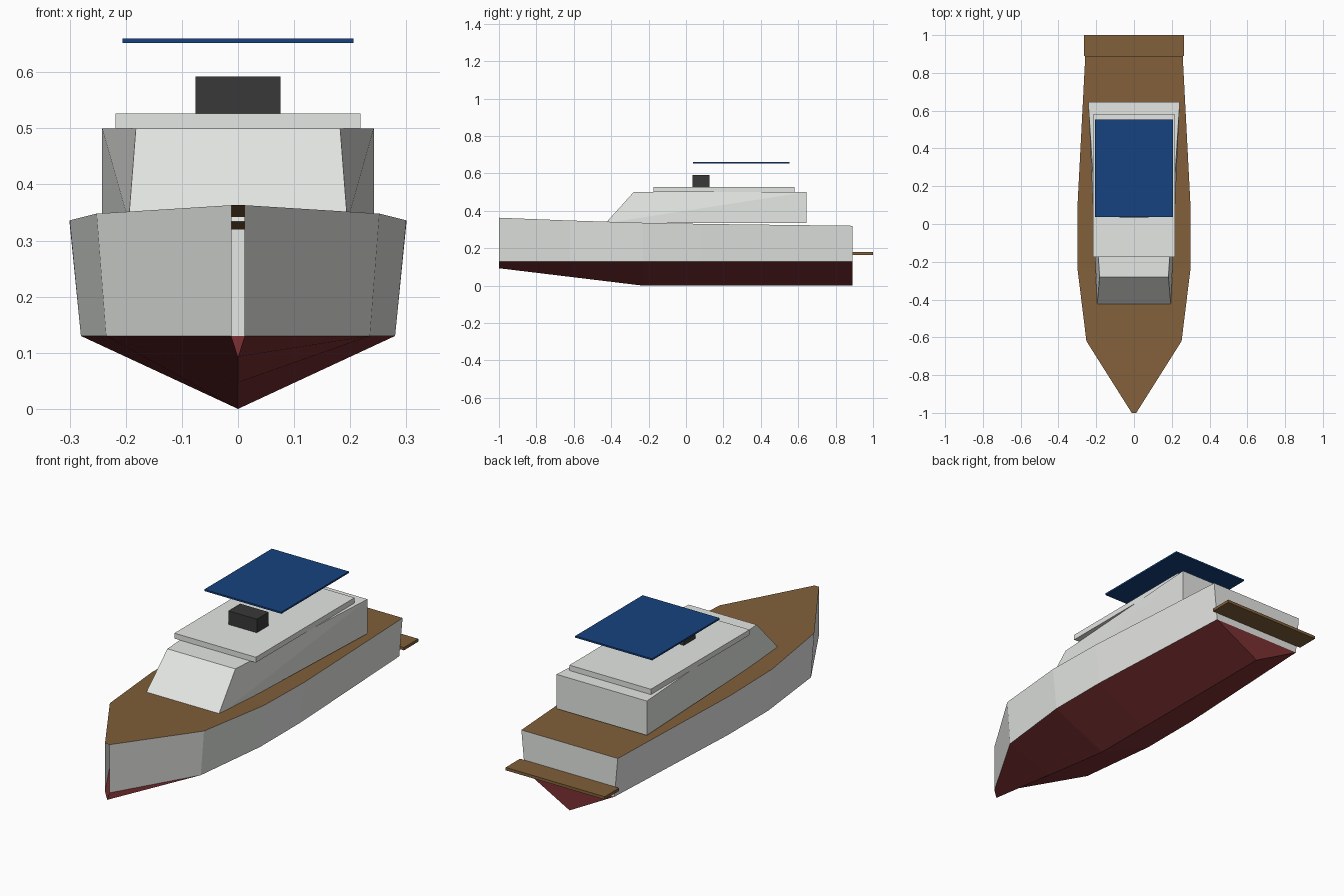
import bpy, bmesh

cube = bpy.data.objects.get("Cube")
if cube:
    bpy.data.objects.remove(cube, do_unlink=True)


def material(name, r, g, b):
    m = bpy.data.materials.new(name)
    m.use_nodes = True
    m.diffuse_color = (r, g, b, 1)
    bsdf = next(n for n in m.node_tree.nodes if n.type == 'BSDF_PRINCIPLED')
    bsdf.inputs["Base Color"].default_value = (r, g, b, 1)
    return m


white = material("white paint", 0.86, 0.88, 0.85)
red = material("dark red bottom paint", 0.2, 0.03, 0.033)
teak = material("brown deck wood", 0.22, 0.115, 0.042)
blue = material("navy canvas", 0.008, 0.055, 0.21)
black = material("black console", 0.04, 0.04, 0.04)


def finish(name, bm, mats):
    mesh = bpy.data.meshes.new(name)
    bm.to_mesh(mesh)
    bm.free()
    for m in mats:
        mesh.materials.append(m)
    obj = bpy.data.objects.new(name, mesh)
    bpy.context.collection.objects.link(obj)
    return obj


def box(name, half_width, y0, y1, z0, z1, mat):
    bm = bmesh.new()
    bmesh.ops.create_cube(bm, size=1)
    for v in bm.verts:
        v.co.x *= 2 * half_width
        v.co.y = y1 if v.co.y > 0 else y0
        v.co.z = z1 if v.co.z > 0 else z0
    return finish(name, bm, [mat])


# Hull stations: y, sheer half width, sheer height, chine half width, keel height
stations = [
    (-1.0, 0.012, 0.363, 0.012, 0.093),
    (-0.62, 0.252, 0.348, 0.235, 0.047),
    (-0.23, 0.30, 0.336, 0.28, 0.0),
    (0.08, 0.30, 0.33, 0.28, 0.0),
    (0.89, 0.258, 0.32, 0.24, 0.0),
]
CHINE = 0.13

# Hull: sides, V bottom and transom, left open at the narrow stem
bm = bmesh.new()
rings = []
for y, top_w, top_z, chine_w, keel_z in stations:
    section = [(-top_w, top_z), (-chine_w, CHINE), (0, keel_z), (chine_w, CHINE), (top_w, top_z)]
    rings.append([bm.verts.new((x, y, z)) for x, z in section])
for a, b in zip(rings, rings[1:]):
    for i in range(4):
        f = bm.faces.new((a[i], a[i + 1], b[i + 1], b[i]))
        f.material_index = 1 if i in (1, 2) else 0
stern = rings[-1]
bm.faces.new((stern[0], stern[1], stern[3], stern[4]))
bm.faces.new((stern[1], stern[2], stern[3])).material_index = 1
bmesh.ops.recalc_face_normals(bm, faces=bm.faces)
finish("hull", bm, [white, red])

# Deck follows the sheer line
bm = bmesh.new()
pairs = [[bm.verts.new((s * w, y, z)) for s in (-1, 1)] for y, w, z, _, _ in stations]
for a, b in zip(pairs, pairs[1:]):
    bm.faces.new((a[0], a[1], b[1], b[0]))
finish("deck", bm, [teak])

# Cabin: sloped windscreen, sides widening aft
bm = bmesh.new()
corners = [(0.195, -0.43, 0.334), (0.242, 0.645, 0.334),
           (0.242, 0.645, 0.50), (0.182, -0.28, 0.50)]
right, left = [[bm.verts.new((s * x, y, z)) for x, y, z in corners] for s in (-1, 1)]
for side in (right, left):
    bm.faces.new((side[0], side[1], side[2]))
    bm.faces.new((side[0], side[2], side[3]))
for i in range(4):
    j = (i + 1) % 4
    bm.faces.new((right[i], right[j], left[j], left[i]))
bmesh.ops.recalc_face_normals(bm, faces=bm.faces)
finish("cabin", bm, [white])

# Upper works and stern platform
box("cabin_roof", 0.218, -0.175, 0.58, 0.50, 0.526, white)
box("helm_console", 0.076, 0.035, 0.125, 0.526, 0.592, black)
box("sun_canopy", 0.206, 0.037, 0.553, 0.652, 0.66, blue)
box("swim_platform", 0.265, 0.89, 1.0, 0.165, 0.179, teak)
